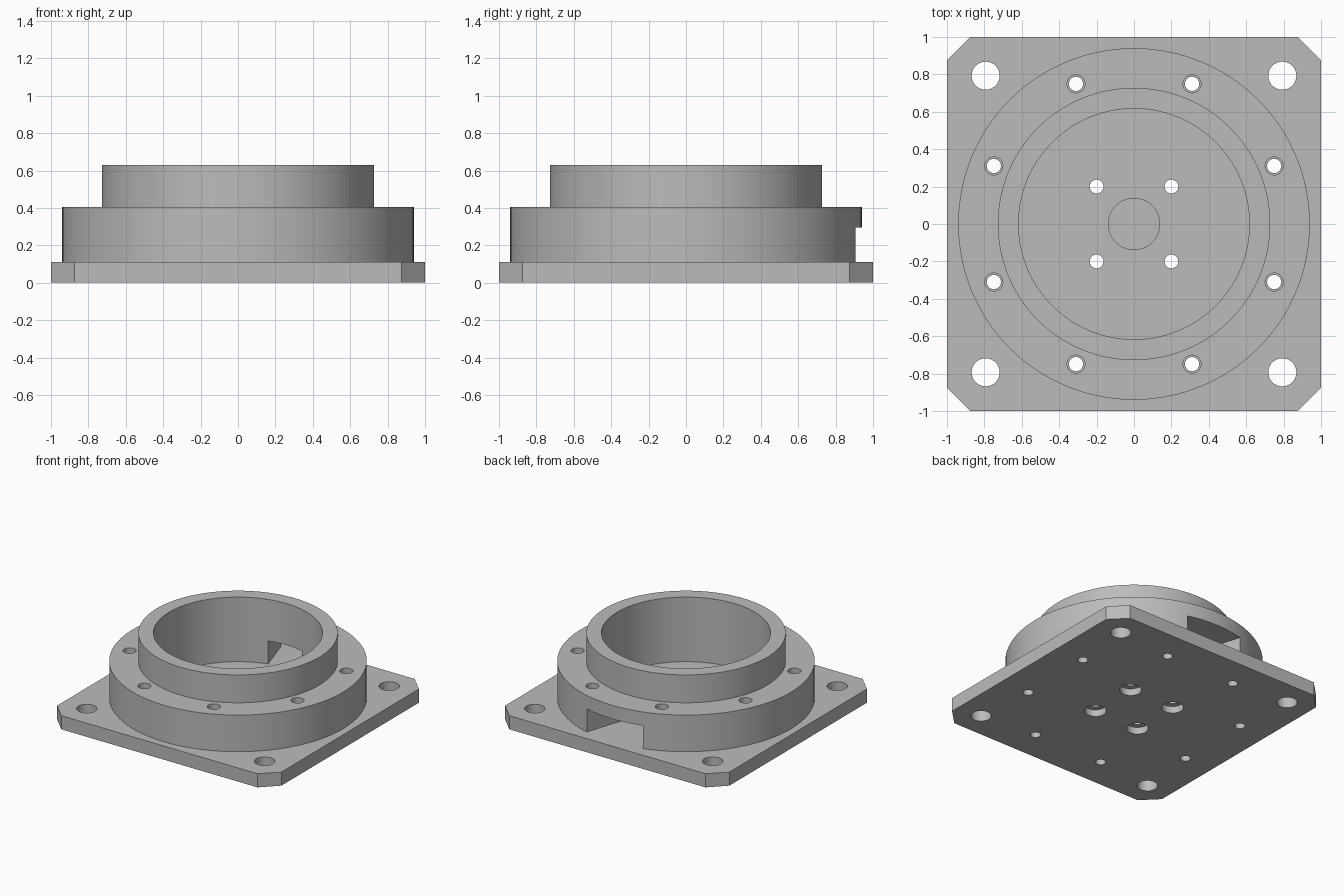
import bpy, bmesh, math

if "Cube" in bpy.data.objects:
    bpy.data.objects.remove(bpy.data.objects["Cube"], do_unlink=True)

PLATE_TOP, RING_TOP, COLLAR_TOP = 0.11, 0.405, 0.63
BORE_R, COLLAR_R, RING_R = 0.617, 0.728, 0.94

grey = bpy.data.materials.new("plain grey")
grey.diffuse_color = (0.5, 0.5, 0.5, 1)
grey.use_nodes = True
grey.node_tree.nodes["Principled BSDF"].inputs["Base Color"].default_value = (0.5, 0.5, 0.5, 1)


def make_object(name, bm):
    bmesh.ops.recalc_face_normals(bm, faces=bm.faces)
    mesh = bpy.data.meshes.new(name)
    bm.to_mesh(mesh)
    bm.free()
    mesh.materials.append(grey)
    obj = bpy.data.objects.new(name, mesh)
    bpy.context.collection.objects.link(obj)
    return obj


def prism(name, outline, z0, z1):
    bm = bmesh.new()
    face = bm.faces.new([bm.verts.new((x, y, z0)) for x, y in outline])
    top = bmesh.ops.extrude_face_region(bm, geom=[face])["geom"]
    verts = [g for g in top if isinstance(g, bmesh.types.BMVert)]
    bmesh.ops.translate(bm, verts=verts, vec=(0, 0, z1 - z0))
    return make_object(name, bm)


def circle(cx, cy, r, n):
    return [(cx + r * math.cos(math.tau * i / n), cy + r * math.sin(math.tau * i / n))
            for i in range(n)]


def cut(target, cutter):
    cutter.hide_render = True
    mod = target.modifiers.new("cut", 'BOOLEAN')
    mod.operation, mod.solver, mod.object = 'DIFFERENCE', 'EXACT', cutter
    bpy.context.view_layer.objects.active = target
    bpy.ops.object.modifier_apply(modifier=mod.name)
    bpy.data.objects.remove(cutter, do_unlink=True)


def drill(target, centres, r, z0, z1, n=40):
    for cx, cy in centres:
        cut(target, prism("hole_cutter", circle(cx, cy, r, n), z0, z1))


def square_pattern(d):
    return [(sx * d, sy * d) for sx in (-1, 1) for sy in (-1, 1)]


# Square plate with chamfered corners
c = 0.875
plate = prism("base_plate", [(c, -1), (1, -c), (1, c), (c, 1),
                             (-c, 1), (-1, c), (-1, -c), (-c, -1)], 0, PLATE_TOP)

# Stepped ring and collar, revolved as one tube
profile = [(BORE_R, PLATE_TOP), (RING_R, PLATE_TOP), (RING_R, RING_TOP),
           (COLLAR_R, RING_TOP), (COLLAR_R, COLLAR_TOP), (BORE_R, COLLAR_TOP)]
bm = bmesh.new()
pts = [bm.verts.new((r, 0, z)) for r, z in profile]
edges = [bm.edges.new((pts[i - 1], pts[i])) for i in range(len(pts))]
bmesh.ops.spin(bm, geom=pts + edges, axis=(0, 0, 1), cent=(0, 0, 0),
               angle=math.tau, steps=128, use_merge=True)
bmesh.ops.remove_doubles(bm, verts=bm.verts, dist=1e-5)
ring = make_object("stepped_ring", bm)

# Flared cable slot through the back of the ring
cut(ring, prism("slot_cutter", [(-0.125, 0.52), (0.125, 0.52), (0.28, 1), (-0.28, 1)], 0.05, 0.295))

# Bolt circle: wider in the ring, narrower in the plate
bolts = circle(0, 0, 0.811, 16)[1::2]
drill(ring, bolts, 0.048, 0, 0.5)
drill(plate, bolts, 0.038, -0.1, 0.2)

# Corner mounting holes
drill(plate, square_pattern(0.793), 0.075, -0.1, 0.2)

# Central screw holes with counterbores underneath, and a shallow round recess
drill(plate, square_pattern(0.2), 0.037, -0.1, 0.2)
drill(plate, square_pattern(0.2), 0.08, -0.1, 0.055)
drill(plate, [(0, 0)], 0.137, 0.07, 0.2, 64)

# Smooth curved walls, crisp edges
for obj in (plate, ring):
    bpy.ops.object.select_all(action='DESELECT')
    obj.select_set(True)
    bpy.context.view_layer.objects.active = obj
    bpy.ops.object.shade_smooth_by_angle(angle=math.radians(30))
